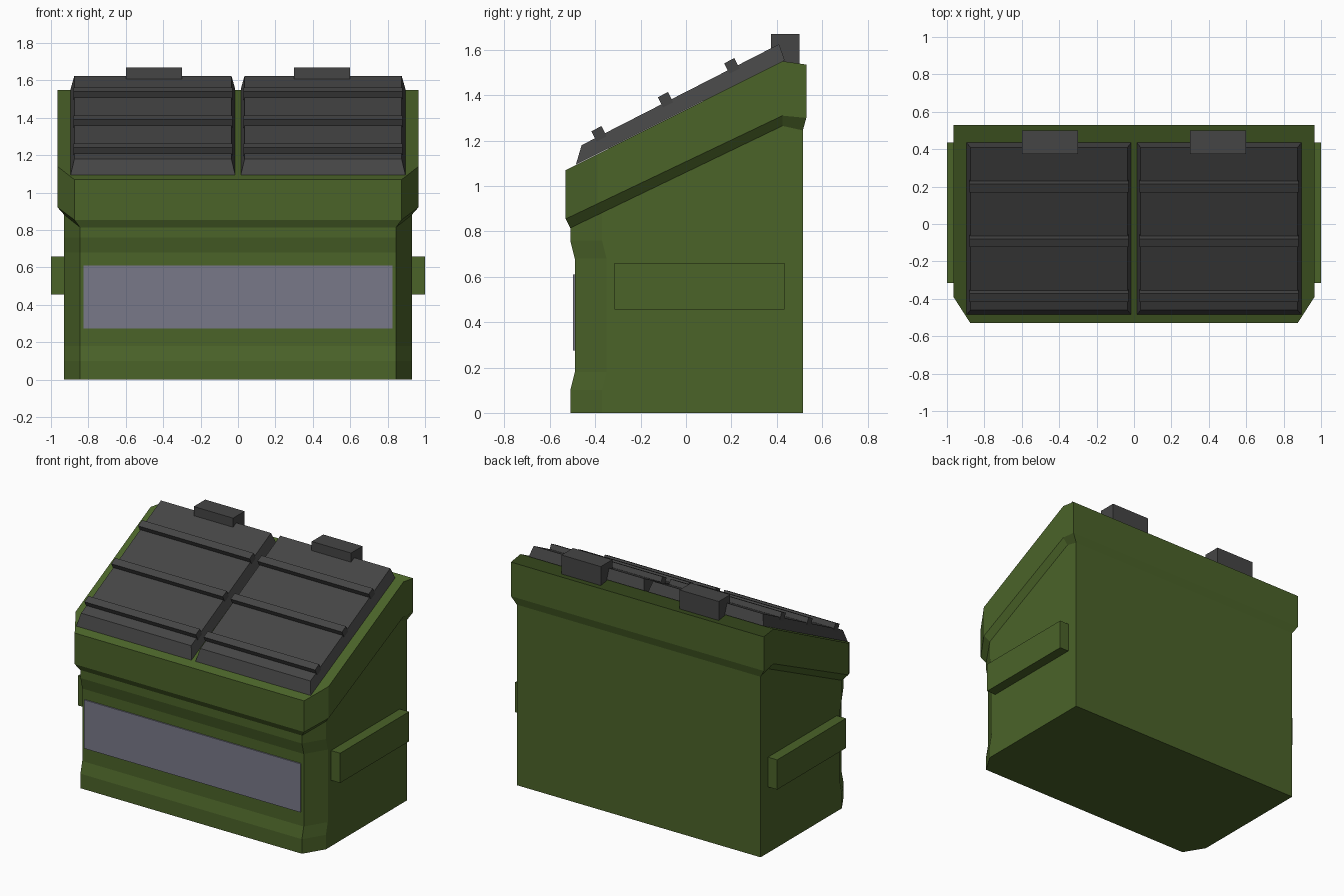
import bpy
from math import atan2
from mathutils import Matrix, Vector

if "Cube" in bpy.data.objects:
    bpy.data.objects.remove(bpy.data.objects["Cube"])


def material(name, rgb):
    m = bpy.data.materials.new(name)
    m.diffuse_color = (*rgb, 1)
    m.use_nodes = True
    m.node_tree.nodes["Principled BSDF"].inputs["Base Color"].default_value = m.diffuse_color
    return m


GREEN = material("green_paint", (0.07, 0.125, 0.022))
DARK = material("dark_plastic", (0.06, 0.06, 0.06))
PANEL = material("grey_panel", (0.19, 0.19, 0.25))


def mesh_object(name, verts, faces, mat):
    me = bpy.data.meshes.new(name)
    me.from_pydata(verts, [], faces)
    me.materials.append(mat)
    ob = bpy.data.objects.new(name, me)
    bpy.context.collection.objects.link(ob)
    return ob


def loft(name, rings, mat):
    """Skin equal-sized closed rings and cap both ends."""
    n = len(rings[0])
    verts = [v for r in rings for v in r]
    faces = [tuple(reversed(range(n))), tuple(range(len(verts) - n, len(verts)))]
    for k in range(len(rings) - 1):
        for i in range(n):
            j = (i + 1) % n
            faces.append((k * n + i, k * n + j, (k + 1) * n + j, (k + 1) * n + i))
    return mesh_object(name, verts, faces, mat)


def box(name, lo, hi, mat, matrix=Matrix()):
    rings = [[matrix @ Vector((x, y, z)) for x, y in
              ((lo[0], lo[1]), (hi[0], lo[1]), (hi[0], hi[1]), (lo[0], hi[1]))]
             for z in (lo[2], hi[2])]
    return loft(name, rings, mat)


def ring(xf, xs, yf, yc, yb, z_front, z_kink, z_back, y_kink=0.425):
    """Plan outline with chamfered front corners, following a sloped height."""
    z_c = z_front + (z_kink - z_front) * (yc - yf) / (y_kink - yf)
    half = [(xf, yf, z_front), (xs, yc, z_c), (xs, y_kink, z_kink), (xs, yb, z_back)]
    return half + [(-x, y, z) for x, y, z in reversed(half)]


# Body with recessed front and overhanging sloped rim
rings = [ring(0.845, 0.93, y, y + 0.14, 0.515, z, z, z)
         for z, y in ((0, -0.51), (0.1, -0.51), (0.18, -0.49), (0.68, -0.49), (0.76, -0.51))]
rings += [
    ring(0.845, 0.93, -0.51, -0.37, 0.515, 0.815, 1.265, 1.245),
    ring(0.875, 0.965, -0.53, -0.39, 0.53, 0.855, 1.31, 1.30),
    ring(0.875, 0.965, -0.53, -0.39, 0.53, 1.07, 1.55, 1.535),
]
loft("bin_body", rings, GREEN)

# Front panel
box("front_panel", (-0.825, -0.498, 0.275), (0.825, -0.48, 0.61), PANEL)

# Lid slope frame for the ribs
top_front, top_back = Vector((0, -0.46, 1.18)), Vector((0, 0.41, 1.625))
d = top_back - top_front
tilt = Matrix.Translation(top_front) @ Matrix.Rotation(atan2(d.z, d.y), 4, 'X')

for side, s in (("left", -1), ("right", 1)):
    # Tapered lid
    def lid_ring(x0, x1, front, back):
        a, b = sorted((s * x0, s * x1))
        return [(a, *front), (b, *front), (b, *back), (a, *back)]
    loft(side + "_lid", [lid_ring(0.015, 0.895, (-0.485, 1.095), (0.435, 1.555)),
                         lid_ring(0.035, 0.875, (-0.46, 1.18), (0.41, 1.625))], DARK)
    # Lid ribs
    for i, t in enumerate((0.093, 0.43, 0.766)):
        a, b = sorted((s * 0.03, s * 0.88))
        y = t * d.length
        box(f"{side}_lid_rib_{i + 1}", (a, y - 0.025, -0.02), (b, y + 0.025, 0.035), DARK, tilt)
    # Hinge block
    a, b = sorted((s * 0.3, s * 0.6))
    box(side + "_hinge", (a, 0.375, 1.53), (b, 0.5, 1.67), DARK)
    # Lifting pocket
    a, b = sorted((s * 0.92, s * 1.0))
    box(side + "_lift_pocket", (a, -0.315, 0.455), (b, 0.435, 0.66), GREEN)
